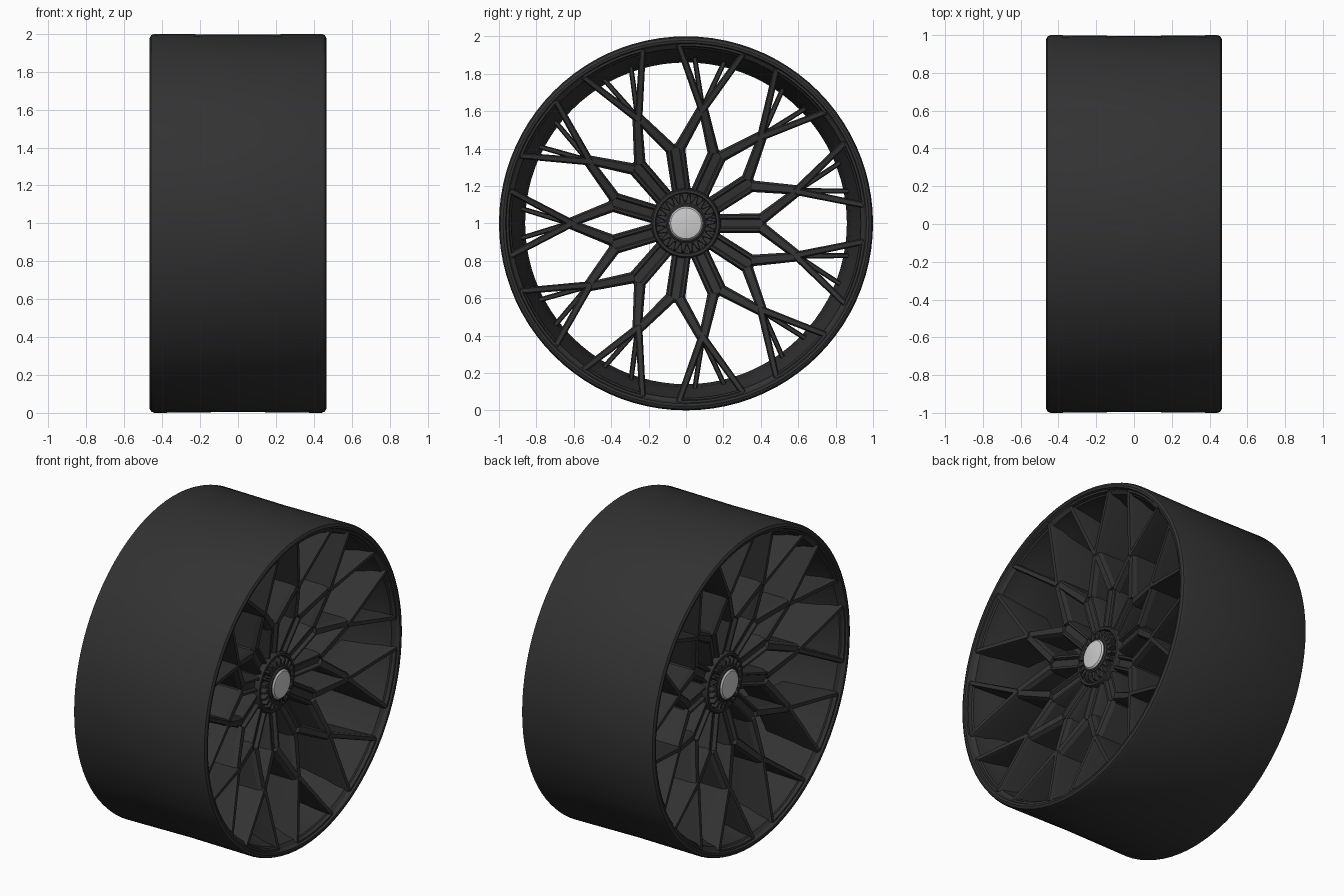
import bpy, bmesh, math
from mathutils import Vector, Matrix

if "Cube" in bpy.data.objects:
    bpy.data.objects.remove(bpy.data.objects["Cube"])

N = 11                       # spoke repeats
STEP = 2 * math.pi / N


def material(name, col):
    m = bpy.data.materials.new(name)
    m.diffuse_color = (*col, 1)
    m.use_nodes = True
    m.node_tree.nodes["Principled BSDF"].inputs["Base Color"].default_value = m.diffuse_color
    return m


DARK = material("dark_metal", (0.032, 0.032, 0.033))
SILVER = material("silver", (0.6, 0.6, 0.6))


def finish(bm, name, mat, angle=30):
    """Turn a bmesh into a smooth-shaded object on the wheel axle (z = 1)."""
    bmesh.ops.recalc_face_normals(bm, faces=bm.faces)
    me = bpy.data.meshes.new(name)
    bm.to_mesh(me)
    bm.free()
    ob = bpy.data.objects.new(name, me)
    ob.location.z = 1
    bpy.context.collection.objects.link(ob)
    me.materials.append(mat)
    bpy.ops.object.select_all(action='DESELECT')
    ob.select_set(True)
    bpy.context.view_layer.objects.active = ob
    bpy.ops.object.shade_smooth_by_angle(angle=math.radians(angle))
    return ob


def polar(x, r, a):
    return Vector((x, r * math.cos(a), r * math.sin(a)))


def lathe(name, profile, mat, segs, closed=False):
    """Revolve (x, radius) points about the axle."""
    bm = bmesh.new()
    rings = [[bm.verts.new(polar(x, r, 2 * math.pi * i / segs)) for i in range(segs)]
             for x, r in profile]
    pairs = list(zip(rings, rings[1:])) + ([(rings[-1], rings[0])] if closed else [])
    for a, b in pairs:
        for i in range(segs):
            j = (i + 1) % segs
            bm.faces.new((a[i], a[j], b[j], b[i]))
    if not closed:
        bm.faces.new(rings[0])
        bm.faces.new(rings[-1])
    return finish(bm, name, mat)


# bar sections: sideways fraction, depth behind the front edge (None = back)
RIB = [(-1, None), (-1, .03), (-.8, 0), (-.55, 0), (-.4, .022),
       (.4, .022), (.55, 0), (.8, 0), (1, .03), (1, None)]
BAR = [(-1, None), (-1, .025), (-.6, 0), (.6, 0), (1, .025), (1, None)]


def bar(bm, p, q, wp, wq, backs, section):
    """Deep bar from p to q with a chamfered front and its own back depth at each end."""
    d = q - p
    side = Vector((0, -d.z, d.y)).normalized()
    ends = []
    for c, w, back in ((p, wp, backs[0]), (q, wq, backs[1])):
        ring = []
        for u, depth in section:
            v = c + side * u * w / 2
            v.x = back if depth is None else c.x - depth
            ring.append(bm.verts.new(v))
        ends.append(ring)
    n = len(section)
    for i in range(n):
        j = (i + 1) % n
        bm.faces.new((ends[0][i], ends[0][j], ends[1][j], ends[1][i]))
    bm.faces.new(ends[0])
    bm.faces.new(ends[1])


def spokes(name, sign):
    bm = bmesh.new()
    spread = math.radians(10.5)
    for k in range(N):
        a = k * STEP
        bar(bm, polar(.255, .13, a), polar(.31, .43, a), .10, .105, (.08, .10), RIB)
        for s in (-1, 1):
            mid = a + s * STEP / 2
            # branch from the fork to the shared node
            node = polar(.37, .63, mid)
            bar(bm, polar(.305, .40, a + s * .05), node, .062, .05, (.10, .12), BAR)
            # outer arm from the node to the rim lip
            bar(bm, polar(.37, .61, mid), polar(.45, .955, mid - s * spread),
                .04, .034, (.12, .12), BAR)
            # thin brace behind it, from the node to the barrel
            bar(bm, polar(.22, .62, mid), polar(.20, .89, mid - s * math.radians(5.2)),
                .03, .026, (.10, .08), BAR)
        # pocket frame along the rim between the two arms of a node
        m = a + STEP / 2
        for i in range(4):
            bar(bm, polar(.452, .957, m - spread + i * spread / 2),
                polar(.452, .957, m - spread + (i + 1) * spread / 2),
                .028, .028, (.40, .40), BAR)
    bmesh.ops.transform(bm, verts=bm.verts, matrix=Matrix.Diagonal((sign, 1, 1, 1)))
    return finish(bm, name, DARK, 20)


def crown(name, sign, teeth=22):
    """Serrated ring round the centre cap."""
    bm = bmesh.new()
    n = teeth * 4
    rings = [[bm.verts.new(polar(sign * x, outer if i % 4 < 2 else inner, 2 * math.pi * i / n))
              for i in range(n)] for x, inner, outer in ((.25, .12, .162), (.292, .112, .152))]
    for i in range(n):
        j = (i + 1) % n
        bm.faces.new((rings[0][i], rings[0][j], rings[1][j], rings[1][i]))
    bm.faces.new(rings[0])
    bm.faces.new(rings[1])
    return finish(bm, name, DARK, 20)


# barrel: straight outside, stepped and tapered inside
half = [(0, .995), (.44, 1.0), (.458, .993), (.466, .978), (.464, .965), (.44, .955),
        (.425, .935), (.36, .925), (.30, .905), (.15, .875), (0, .86)]
loop = half + [(-x, r) for x, r in half[-2:0:-1]]
lathe("barrel", loop, DARK, 88, closed=True)

# hub through the centre with a raised collar at each face
hub = [(.255, .12), (.255, .160), (.275, .164), (.275, .178), (.26, .186), (.08, .19)]
lathe("hub", hub + [(-x, r) for x, r in hub[::-1]], DARK, 66)

# spoke faces, serrated rings and centre caps on both sides
for side, sign in (("right", 1), ("left", -1)):
    spokes("spokes_" + side, sign)
    crown("serrated_ring_" + side, sign)
    lathe("cap_collar_" + side,
          [(sign * x, r) for x, r in ((.25, .108), (.295, .106), (.302, .098), (.302, .085))],
          DARK, 48)
    lathe("centre_cap_" + side,
          [(sign * x, r) for x, r in ((.28, .09), (.304, .09), (.312, .082), (.317, .05), (.319, .015))],
          SILVER, 48)
